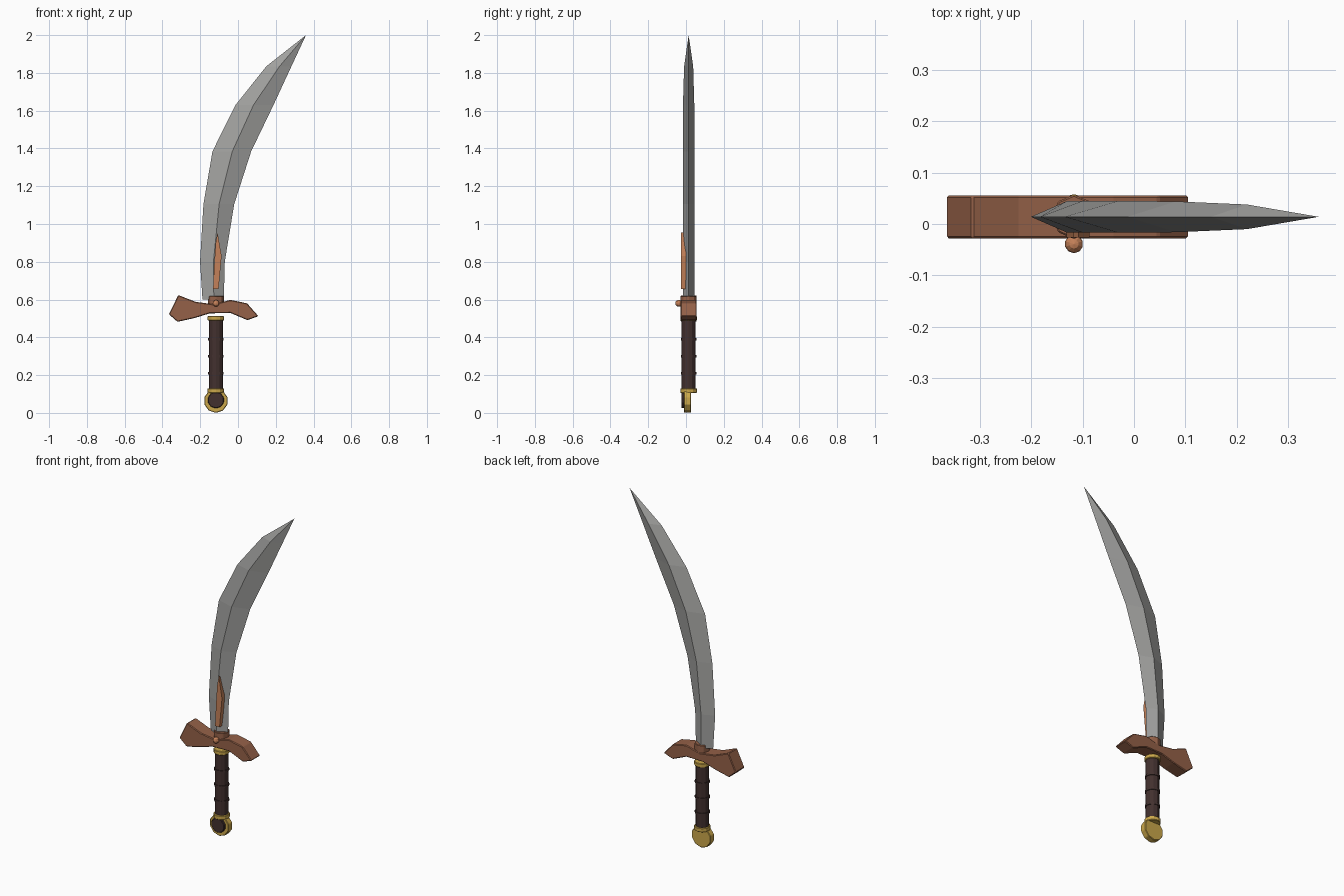
import bpy, bmesh, math
from mathutils import Matrix

if "Cube" in bpy.data.objects:
    bpy.data.objects.remove(bpy.data.objects["Cube"])

CX, CY = -0.117, 0.014   # axis of the hilt


def material(name, rgb):
    m = bpy.data.materials.new(name)
    m.diffuse_color = (*rgb, 1)
    m.use_nodes = True
    m.node_tree.nodes["Principled BSDF"].inputs["Base Color"].default_value = m.diffuse_color
    return m


STEEL = material("steel", (0.36, 0.36, 0.35))
WOOD = material("guard_brown", (0.30, 0.12, 0.065))
COPPER = material("copper", (0.56, 0.22, 0.10))
LEATHER = material("leather", (0.055, 0.03, 0.028))
GOLD = material("gold", (0.60, 0.39, 0.07))


def finish(name, bm, mat, bevel=0):
    bmesh.ops.recalc_face_normals(bm, faces=bm.faces)
    me = bpy.data.meshes.new(name)
    bm.to_mesh(me)
    bm.free()
    me.materials.append(mat)
    ob = bpy.data.objects.new(name, me)
    bpy.context.collection.objects.link(ob)
    if bevel:
        b = ob.modifiers.new("bevel", 'BEVEL')
        b.width = bevel
        b.segments = 1
        b.limit_method = 'ANGLE'
    return ob


def cylinder(name, r, z0, z1, mat, sides=12, bevel=0):
    bm = bmesh.new()
    bmesh.ops.create_cone(bm, cap_ends=True, segments=sides, radius1=r, radius2=r, depth=z1 - z0,
                          matrix=Matrix.Translation((CX, CY, (z0 + z1) / 2)))
    return finish(name, bm, mat, bevel)


def disc(name, r, z, y0, y1, mat, sides, bevel):
    bm = bmesh.new()
    mtx = Matrix.Translation((CX, (y0 + y1) / 2, z)) @ Matrix.Rotation(math.pi / 2, 4, 'X')
    bmesh.ops.create_cone(bm, cap_ends=True, segments=sides, radius1=r, radius2=r,
                          depth=y1 - y0, matrix=mtx)
    return finish(name, bm, mat, bevel)


def plate(name, outline, y0, y1, mat, bevel=0):
    bm = bmesh.new()
    face = bm.faces.new([bm.verts.new((x, y0, z)) for x, z in outline])
    ext = bmesh.ops.extrude_face_region(bm, geom=[face])
    verts = [v for v in ext["geom"] if isinstance(v, bmesh.types.BMVert)]
    bmesh.ops.translate(bm, verts=verts, vec=(0, y1 - y0, 0))
    return finish(name, bm, mat, bevel)


# Blade: diamond sections (spine x, ridge x, edge x, z, half thickness) ending in a point
sections = [(-0.188, -0.128, -0.075, 0.60, 0.031),
            (-0.201, -0.130, -0.070, 0.80, 0.031),
            (-0.183, -0.100, -0.020, 1.105, 0.031),
            (-0.135, -0.030, 0.070, 1.385, 0.031),
            (-0.013, 0.082, 0.188, 1.63, 0.030),
            (0.150, 0.220, 0.283, 1.835, 0.024)]
bm = bmesh.new()
rings = [[bm.verts.new(p) for p in ((a, CY, z), (b, CY - t, z), (c, CY, z), (b, CY + t, z))]
         for a, b, c, z, t in sections]
tip = bm.verts.new((0.360, CY, 2.0))
bm.faces.new(rings[0])
for lo, hi in zip(rings, rings[1:]):
    for i in range(4):
        j = (i + 1) % 4
        bm.faces.new((lo[i], lo[j], hi[j], hi[i]))
for i in range(4):
    bm.faces.new((rings[-1][i], rings[-1][(i + 1) % 4], tip))
finish("blade", bm, STEEL)

# Leaf inlay on the front of the blade
plate("blade_inlay", [(-0.132, 0.655), (-0.103, 0.655), (-0.087, 0.83), (-0.108, 0.955),
                      (-0.118, 0.90), (-0.125, 0.80)], -0.026, 0.0, COPPER)

# Asymmetric crossguard
plate("crossguard", [(-0.366, 0.522), (-0.316, 0.624), (-0.225, 0.588), (-0.13, 0.575),
                     (-0.04, 0.598), (0.048, 0.58), (0.108, 0.512), (0.05, 0.491),
                     (-0.04, 0.529), (-0.15, 0.527), (-0.23, 0.502), (-0.32, 0.482)],
      CY - 0.042, CY + 0.042, WOOD, 0.004)

# Collar and stud
cylinder("blade_collar", 0.043, 0.565, 0.62, WOOD, 8, 0.003)
bm = bmesh.new()
bmesh.ops.create_uvsphere(bm, u_segments=10, v_segments=6, radius=0.018,
                          matrix=Matrix.Translation((CX, -0.039, 0.58)))
finish("guard_stud", bm, COPPER)

# Grip with wrapped bands and gold ferrules
cylinder("grip", 0.037, 0.11, 0.50, LEATHER)
for n, z in enumerate((0.21, 0.30, 0.39)):
    cylinder(f"grip_band_{n + 1}", 0.041, z - 0.006, z + 0.006, LEATHER)
cylinder("upper_ferrule", 0.044, 0.488, 0.512, GOLD, 12, 0.003)
cylinder("lower_ferrule", 0.044, 0.105, 0.130, GOLD, 12, 0.003)

# Disc pommel with dark inset on the front
disc("pommel", 0.064, 0.064, -0.010, 0.027, GOLD, 10, 0.003)
disc("pommel_inset", 0.044, 0.068, -0.024, -0.005, LEATHER, 10, 0.003)
